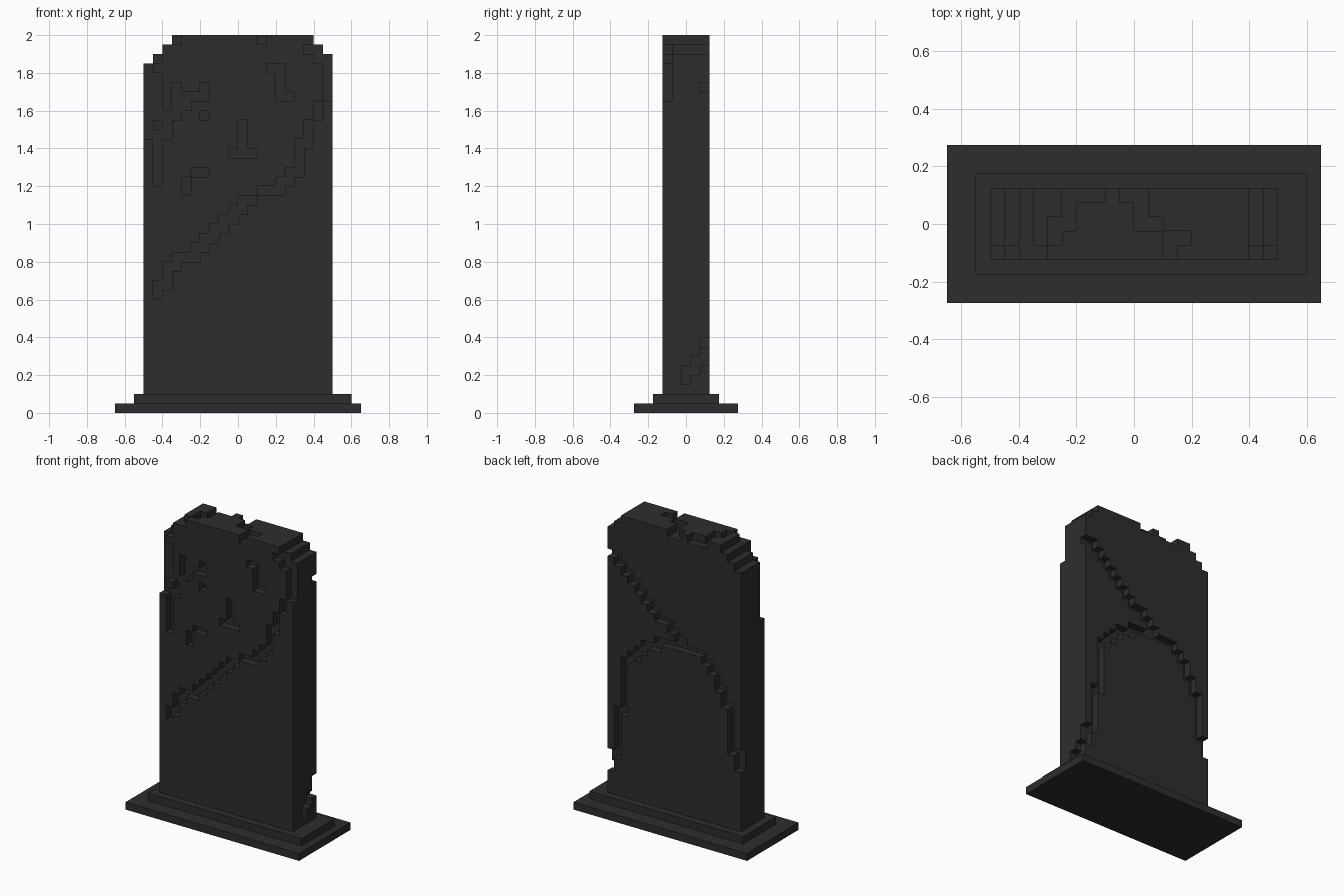
import bpy
import bmesh
from mathutils import Vector

cube = bpy.data.objects.get("Cube")
if cube:
    bpy.data.objects.remove(cube, do_unlink=True)

U = 0.05                      # block size
NX, NY, TOP = 20, 5, 40       # slab size in blocks; it starts at block row 2
FRONT, BACK = 0, NY - 1

stone = bpy.data.materials.new("dark_stone")
stone.use_nodes = True
colour = (0.027, 0.027, 0.027, 1.0)
stone.diffuse_color = colour
bsdf = stone.node_tree.nodes["Principled BSDF"]
bsdf.inputs["Base Color"].default_value = colour
bsdf.inputs["Roughness"].default_value = 0.9


def finish(name, bm):
    bmesh.ops.recalc_face_normals(bm, faces=bm.faces)
    mesh = bpy.data.meshes.new(name)
    bm.to_mesh(mesh)
    bm.free()
    mesh.materials.append(stone)
    obj = bpy.data.objects.new(name, mesh)
    bpy.context.collection.objects.link(obj)
    return obj


def box(name, lo, hi):
    lo, hi = Vector(lo), Vector(hi)
    bm = bmesh.new()
    bmesh.ops.create_cube(bm, size=1)
    for v in bm.verts:
        v.co = (lo + hi) / 2 + v.co * (hi - lo)
    return finish(name, bm)


# Stepped plinth
box("plinth_lower", (-0.65, -0.275, 0), (0.65, 0.275, 0.05))
box("plinth_upper", (-0.55, -0.175, 0.05), (0.60, 0.175, 0.10))

# Solid slab with stepped shoulders
shoulders = {0: 37, 1: 38, 2: 39, 18: 39, 19: 38}
solid = {(i, j, k) for i in range(NX) for j in range(NY)
         for k in range(2, shoulders.get(i, TOP))}


def carve(layer, first, runs, step=1):
    """Cut one-block-deep vertical runs (bottom, top) in neighbouring columns."""
    for n, (bottom, top) in enumerate(runs):
        for k in range(bottom, top):
            solid.discard((first + n * step, layer, k))


# Front: long diagonal crack
carve(FRONT, 1, [(12, 14), (13, 16), (15, 17), (16, 17), (16, 18), (17, 19),
                 (18, 20), (19, 21), (20, 22), (21, 23), (22, 23), (23, 24),
                 (23, 24), (23, 25), (24, 26), (25, 29), (28, 31), (31, 33),
                 (33, 38)])
# Front: chipped upper corners
carve(FRONT, 17, [(38, 39), (37, 39)])
carve(FRONT, 0, [(29, 37), (24, 30), (29, 32), (31, 35), (32, 34), (33, 34), (33, 35)])
carve(FRONT, 1, [(31, 36)])
carve(FRONT, 1, [(37, 38)])
# Front: small nicks
carve(FRONT, 13, [(36, 37), (33, 37), (33, 34)])
carve(FRONT, 9, [(27, 28), (27, 31), (27, 28)])
carve(FRONT, 4, [(23, 25), (25, 26), (25, 26)])
carve(FRONT, 6, [(31, 32)])

# Back: arched crack
carve(BACK, 0, [(10, 13), (12, 19), (18, 21), (20, 23), (22, 24), (23, 25),
                (24, 25), (24, 25), (24, 26), (24, 26), (24, 25), (24, 25),
                (23, 25), (23, 24), (22, 24), (21, 23), (20, 22), (13, 21),
                (7, 14), (5, 8)])
# Back: diagonal crack falling from the left edge to the arch
carve(BACK, 19, [(34, 35), (33, 35), (32, 34), (31, 33), (30, 32), (29, 31),
                 (28, 30), (27, 29), (27, 28), (26, 28), (25, 27)], step=-1)
# Left side: the arch crack wraps round the corner
carve(3, 19, [(4, 6)])
carve(2, 19, [(3, 5)])

# Top: two cracks running front to back, as (first, last) columns per layer
for crack in ([(3, 3), (4, 4), (4, 5), (5, 5), (5, 7)],
              [(12, 12), (12, 13), (10, 11), (10, 10), (9, 10)]):
    for j, (a, b) in enumerate(crack):
        for i in range(a, b + 1):
            solid.discard((i, j, TOP - 1))

# Skin the exposed block sides
bm = bmesh.new()
verts = {}


def corner(p):
    if p not in verts:
        verts[p] = bm.verts.new(((p[0] - NX / 2) * U, (p[1] - NY / 2) * U, p[2] * U))
    return verts[p]


for cell in sorted(solid):
    for axis in range(3):
        b, c = (axis + 1) % 3, (axis + 2) % 3
        for side in (0, 1):
            beside = list(cell)
            beside[axis] += 2 * side - 1
            if tuple(beside) in solid:
                continue
            loop = []
            for db, dc in ((0, 0), (1, 0), (1, 1), (0, 1)):
                p = list(cell)
                p[axis] += side
                p[b] += db
                p[c] += dc
                loop.append(corner(tuple(p)))
            bm.faces.new(loop if side else loop[::-1])

mesh = bpy.data.meshes.new("slab")
bm.to_mesh(mesh)
bm.free()
mesh.materials.append(stone)
bpy.context.collection.objects.link(bpy.data.objects.new("slab", mesh))
